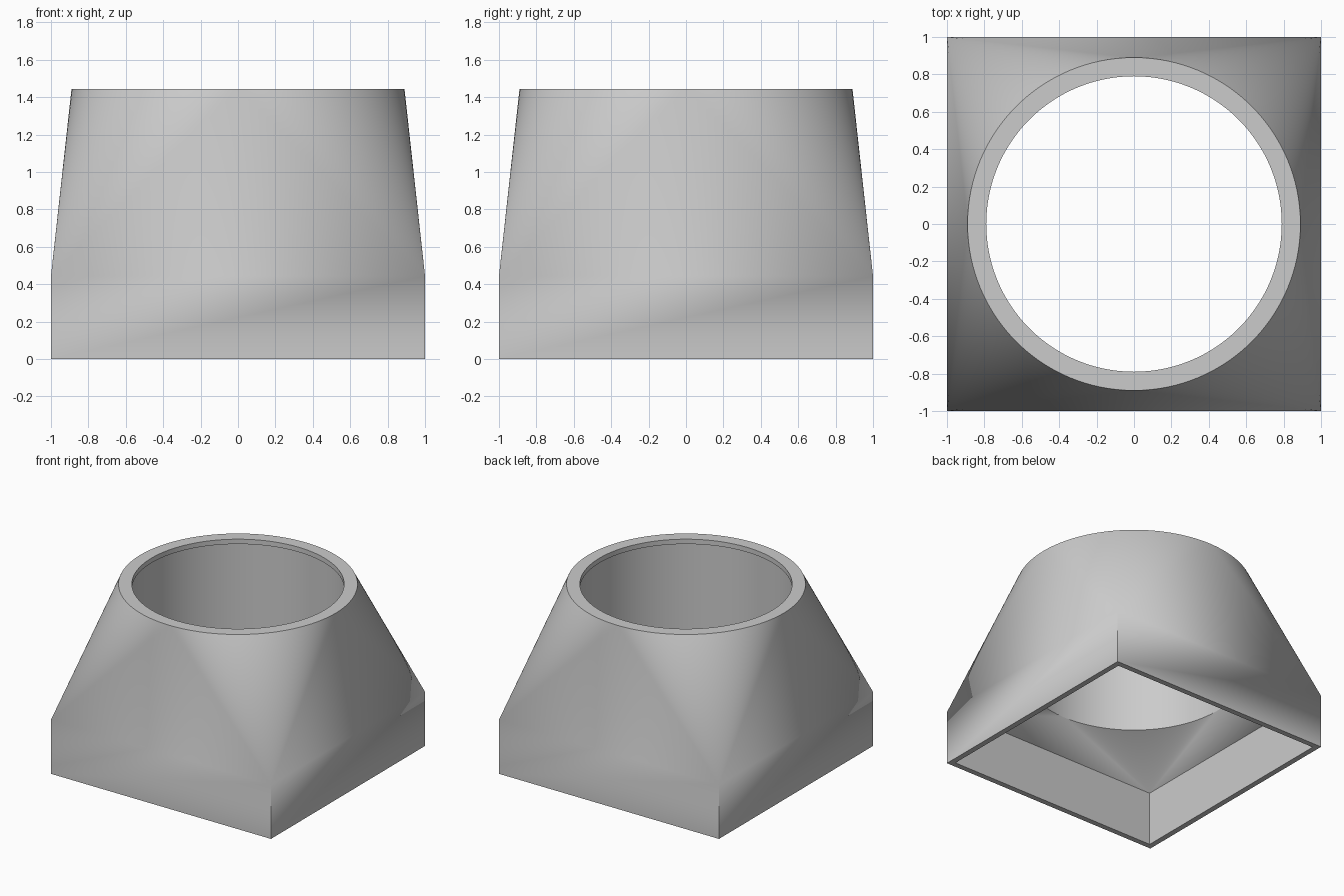
import bpy, bmesh
from math import sin, cos, pi, radians

cube = bpy.data.objects.get("Cube")
if cube:
    bpy.data.objects.remove(cube, do_unlink=True)

SEGMENTS = 128
QUARTER = SEGMENTS // 4
HEIGHT = 1.445
SHOULDER = 0.444

bm = bmesh.new()


def circle(radius, z):
    return [bm.verts.new((radius * cos(2 * pi * i / SEGMENTS),
                          radius * sin(2 * pi * i / SEGMENTS), z))
            for i in range(SEGMENTS)]


def square(half, z):
    return [bm.verts.new((half * x, half * y, z))
            for x, y in ((1, 1), (-1, 1), (-1, -1), (1, -1))]


def bridge(a, b):
    """Join two loops that have the same number of points."""
    n = len(a)
    for i in range(n):
        j = (i + 1) % n
        bm.faces.new((a[i], a[j], b[j], b[i]))


def square_to_round(corners, ring):
    """Four flat triangles, with a cone fan at each corner."""
    for k in range(4):
        for i in range(k * QUARTER, (k + 1) * QUARTER):
            bm.faces.new((corners[k], ring[(i + 1) % SEGMENTS], ring[i]))
        tangent = ring[(k + 1) * QUARTER % SEGMENTS]
        bm.faces.new((corners[k], corners[(k + 1) % 4], tangent))


# Outer skin: square base and transition to the round top
outer_foot = square(1.0, 0)
outer_shoulder = square(1.0, SHOULDER)
outer_rim = circle(0.89, HEIGHT)
bridge(outer_foot, outer_shoulder)
square_to_round(outer_shoulder, outer_rim)

# Top rim, small inner lip and round bore
inner_rim = circle(0.79, HEIGHT)
lip = circle(0.79, HEIGHT - 0.04)
bore_top = circle(0.82, HEIGHT - 0.04)
bore_foot = circle(0.82, 0.69)
for a, b in ((outer_rim, inner_rim), (inner_rim, lip), (lip, bore_top), (bore_top, bore_foot)):
    bridge(a, b)

# Inner transition back to the square opening, closed by the bottom edge
inner_shoulder = square(0.955, SHOULDER)
inner_foot = square(0.955, 0)
square_to_round(inner_shoulder, bore_foot)
bridge(inner_shoulder, inner_foot)
bridge(inner_foot, outer_foot)

bmesh.ops.recalc_face_normals(bm, faces=bm.faces[:])
mesh = bpy.data.meshes.new("square_to_round_adapter")
bm.to_mesh(mesh)
bm.free()
adapter = bpy.data.objects.new("square_to_round_adapter", mesh)
bpy.context.collection.objects.link(adapter)

# Plain grey finish
grey = bpy.data.materials.new("light_grey")
grey.use_nodes = True
colour = (0.6, 0.6, 0.6, 1)
grey.diffuse_color = colour
grey.node_tree.nodes["Principled BSDF"].inputs["Base Color"].default_value = colour
mesh.materials.append(grey)

# Smooth cones and bore, crisp edges
bpy.ops.object.select_all(action="DESELECT")
adapter.select_set(True)
bpy.context.view_layer.objects.active = adapter
bpy.ops.object.shade_smooth_by_angle(angle=radians(25))
